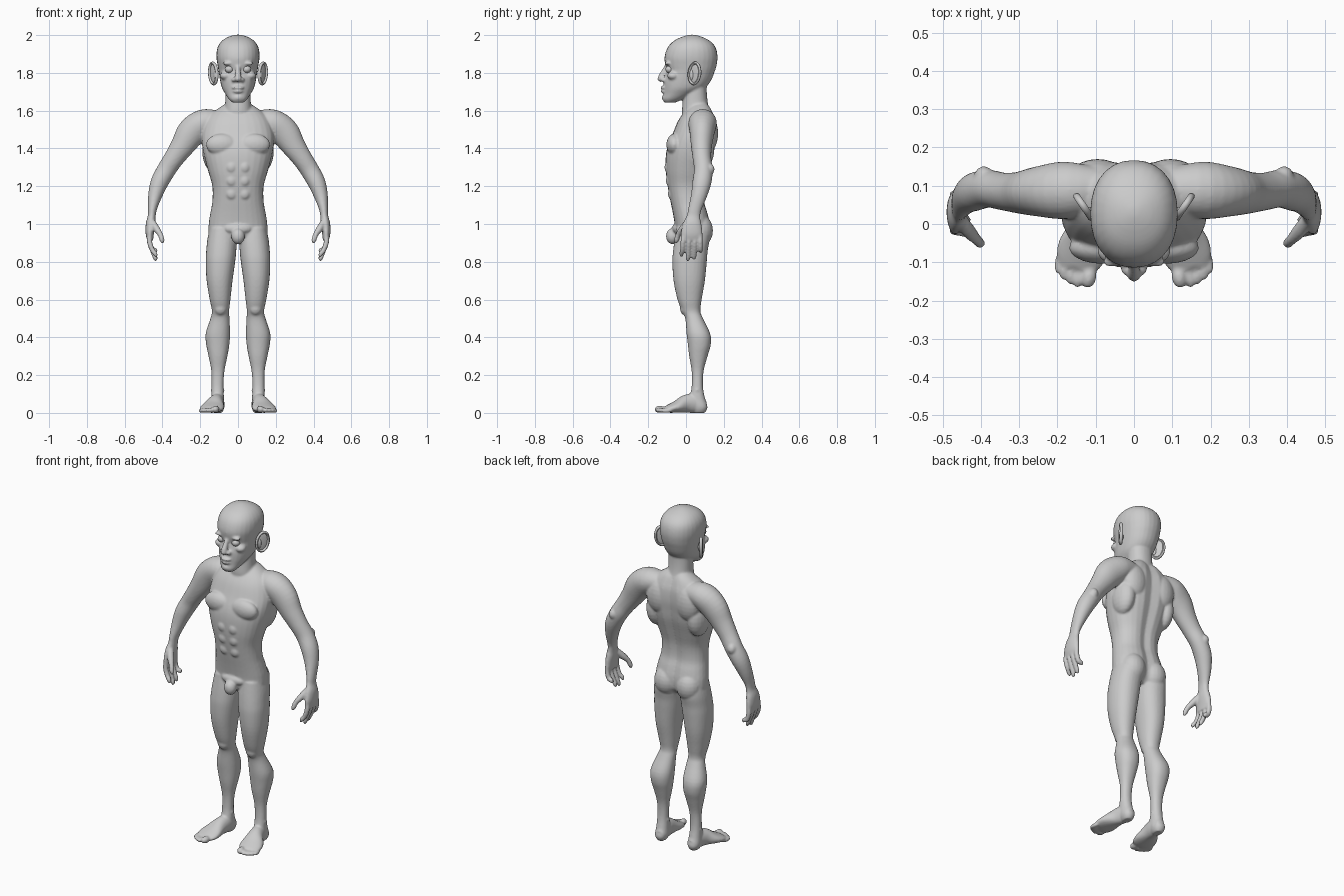
import bpy, bmesh, math
from mathutils import Vector, Matrix

SEG = 28


def refine(rows, k=4):
    """Catmull-Rom subdivision of a list of stations."""
    pts = [rows[0]] + list(rows) + [rows[-1]]
    out = []
    for i in range(1, len(pts) - 2):
        for j in range(k):
            t = j / k
            out.append([0.5 * (2 * b + (c - a) * t + (2 * a - 5 * b + 4 * c - d) * t * t
                               + (3 * b - a - 3 * c + d) * t ** 3)
                        for a, b, c, d in zip(*pts[i - 1:i + 3])])
    return out + [list(rows[-1])]


def loft(bm, rings):
    vs = [[bm.verts.new(p) for p in r] for r in rings]
    n = len(vs[0])
    for a, b in zip(vs, vs[1:]):
        for i in range(n):
            bm.faces.new((a[i], a[(i + 1) % n], b[(i + 1) % n], b[i]))
    bm.faces.new(vs[0][::-1])
    bm.faces.new(vs[-1])


def circle(p=2.0):
    for i in range(SEG):
        a = 2 * math.pi * i / SEG
        c, s = math.cos(a), math.sin(a)
        yield (math.copysign(abs(c) ** (2 / p), c), math.copysign(abs(s) ** (2 / p), s))


def slab(bm, rows, p=2.2, groove=0.0):
    """Stacked level sections: z, x inner, x outer, y front, y back."""
    rings = []
    for z, xi, xo, yf, yb in refine(rows):
        ring = []
        for c, s in circle(p):
            x = (xi + xo) / 2 + c * (xo - xi) / 2
            y = (yf + yb) / 2 + s * (yb - yf) / 2
            if s > 0:
                y -= groove * math.exp(-(x / 0.03) ** 2)
            ring.append((x, y, z))
        rings.append(ring)
    loft(bm, rings)


def tube(bm, rows, ref=(0, 1, 0)):
    """Sections across a path: x, y, z, half width, half size along ref."""
    rows = refine(rows)
    rings = []
    for i, r in enumerate(rows):
        t = (Vector(rows[min(i + 1, len(rows) - 1)][:3]) - Vector(rows[max(i - 1, 0)][:3])).normalized()
        u = Vector(ref)
        u = (u - t * u.dot(t)).normalized()
        v = t.cross(u)
        rings.append([Vector(r[:3]) + v * c * r[3] + u * s * r[4] for c, s in circle()])
    loft(bm, rings)


def blob(bm, c, r, rz=0.0, rx=0.0):
    m = (Matrix.Translation(c) @ Matrix.Rotation(rz, 4, 'Z') @ Matrix.Rotation(rx, 4, 'X')
         @ Matrix.Diagonal((*r, 1)))
    bmesh.ops.create_uvsphere(bm, u_segments=20, v_segments=12, radius=1, matrix=m)


def finish(name, half, centre=None):
    """Mirror the half across x, add the centre parts, return one object."""
    me = bpy.data.meshes.new(name)
    half.to_mesh(me)
    me.transform(Matrix.Diagonal((-1, 1, 1, 1)))
    me.flip_normals()
    half.from_mesh(me)
    half.to_mesh(me)
    if centre:
        centre.from_mesh(me)
        centre.to_mesh(me)
    ob = bpy.data.objects.new(name, me)
    bpy.context.collection.objects.link(ob)
    return ob


mid, half = bmesh.new(), bmesh.new()

# torso
slab(mid, [(z, -w, w, f, b) for z, w, f, b in [
    (.90, .09, -.03, .09), (.94, .15, -.055, .125), (1.0, .155, -.06, .13), (1.06, .146, -.07, .118),
    (1.12, .136, -.082, .102), (1.2, .136, -.097, .105), (1.28, .158, -.107, .125),
    (1.36, .18, -.107, .148), (1.42, .19, -.095, .158), (1.48, .19, -.07, .165),
    (1.54, .172, -.045, .162), (1.58, .145, -.02, .15), (1.615, .10, .01, .135), (1.64, .06, .03, .115)]],
    2.3, .016)
# neck
slab(mid, [(1.5, -.09, .09, 0, .14), (1.58, -.076, .076, -.02, .13), (1.64, -.068, .068, -.018, .116),
           (1.7, -.067, .067, -.01, .11), (1.76, -.067, .067, 0, .11)])
# head
slab(mid, [(z, -w, w, f, b) for z, w, f, b in [
    (1.642, .028, -.112, -.06), (1.66, .048, -.124, -.015), (1.69, .068, -.119, .045),
    (1.72, .085, -.118, .10), (1.76, .095, -.116, .133), (1.81, .103, -.104, .153),
    (1.84, .108, -.11, .162), (1.88, .114, -.114, .167), (1.92, .112, -.104, .162),
    (1.95, .101, -.086, .147), (1.975, .079, -.056, .118), (1.993, .046, -.015, .078),
    (2.002, .012, .02, .045)]])
# nose, lips, chin
tube(mid, [(0, -.095, 1.845, .012, .012), (0, -.115, 1.81, .013, .014),
           (0, -.13, 1.775, .018, .018), (0, -.125, 1.757, .014, .014)])
blob(mid, (0, -.133, 1.768), (.018, .018, .015))
blob(mid, (0, -.114, 1.722), (.033, .022, .010))
blob(mid, (0, -.112, 1.702), (.029, .022, .010))
blob(mid, (0, -.105, 1.668), (.03, .023, .02))
# groin
blob(mid, (0, -.072, .935), (.036, .034, .042))
blob(mid, (0, -.045, .975), (.075, .03, .03))

# nostrils, cheekbone, brow
blob(half, (.021, -.116, 1.763), (.014, .018, .012))
blob(half, (.066, -.068, 1.785), (.03, .032, .022))
blob(half, (.046, -.092, 1.85), (.036, .019, .011), -.25)
# chest, stomach and back muscles
blob(half, (.085, -.062, 1.42), (.085, .042, .058))
for z, y in ((1.3, -.092), (1.23, -.085), (1.16, -.074)):
    blob(half, (.034, y, z), (.03, .022, .033))
blob(half, (.095, .12, 1.48), (.075, .05, .10))
blob(half, (.135, .07, 1.39), (.055, .08, .11))
# buttock
blob(half, (.072, .075, .965), (.072, .068, .085))

# arm and palm
tube(half, [
    (.10, .09, 1.545, .055, .06), (.18, .088, 1.535, .073, .075), (.245, .085, 1.485, .078, .066),
    (.296, .082, 1.41, .063, .055), (.341, .085, 1.345, .053, .049), (.38, .092, 1.285, .05, .049),
    (.416, .084, 1.22, .047, .05), (.439, .068, 1.15, .037, .042), (.453, .047, 1.08, .024, .035),
    (.457, .04, 1.04, .021, .036), (.463, .034, 1.0, .025, .049), (.467, .03, .95, .022, .058),
    (.465, .03, .915, .016, .055)])
blob(half, (.392, .125, 1.29), (.025, .026, .03))
# fingers
for y0, y1, tip in ((-.012, -.024, .83), (.018, .010, .808), (.047, .043, .815), (.074, .078, .85)):
    tube(half, [(.466, y0, .945, .013, .014), (.468, (y0 * 2 + y1) / 3, .905, .014, .0135),
                (.455, (y0 + y1) / 2, .865, .013, .013), (.438, y1, tip + .012, .012, .012),
                (.433, y1, tip - .004, .006, .006)])
# thumb
tube(half, [(.452, .01, 1.01, .016, .018), (.432, -.018, .975, .018, .019), (.412, -.04, .945, .014, .014),
            (.402, -.05, .915, .013, .013), (.40, -.053, .898, .006, .006)])

# leg
slab(half, [
    (.98, .02, .15, -.05, .12), (.92, .007, .162, -.06, .125), (.86, .009, .168, -.068, .115),
    (.8, .015, .171, -.072, .11), (.7, .029, .166, -.066, .1), (.6, .04, .15, -.045, .083),
    (.54, .047, .138, -.022, .076), (.5, .045, .146, -.004, .09), (.42, .042, .171, .003, .128),
    (.36, .046, .168, .01, .131), (.3, .056, .156, .017, .114), (.22, .072, .141, .03, .093),
    (.14, .077, .14, .03, .09), (.08, .074, .142, .02, .10), (.03, .072, .143, .03, .114),
    (0, .085, .13, .04, .10)])
blob(half, (.093, -.005, .555), (.034, .027, .038))
blob(half, (.108, .058, .12), (.037, .02, .022))
# foot
tube(half, [(.105, .10, .034, .028, .028), (.108, .05, .05, .036, .05), (.118, 0, .048, .043, .048),
            (.132, -.05, .032, .062, .032), (.141, -.09, .022, .063, .022), (.146, -.115, .017, .05, .015)],
     (0, 0, 1))
# toes
for x, y, r in ((.118, -.138, .021), (.145, -.138, .015), (.164, -.129, .014), (.181, -.117, .014), (.195, -.101, .013)):
    blob(half, (x, y, r * .9), (r * .95, .03, r * .9), .15)

# fuse everything into one skin
body = finish("body", half, mid)
rm = body.modifiers.new("fuse", 'REMESH')
rm.mode = 'VOXEL'
rm.voxel_size = .006
sm = body.modifiers.new("soften", 'SMOOTH')
sm.factor, sm.iterations = .5, 4

# eyes
bm = bmesh.new()
blob(bm, (.046, -.086, 1.819), (.023, .023, .02))
eyes = finish("eyes", bm)

# ears: thin shell with a raised rim and lobe
bm = bmesh.new()
place = (Matrix.Translation((.131, .045, 1.797)) @ Matrix.Rotation(-.6, 4, 'Z') @ Matrix.Rotation(-.15, 4, 'X'))
rings = []
for i in range(24):
    a = 2 * math.pi * i / 24
    o = Vector((0, math.cos(a), math.sin(a) * 1.55))
    c = Vector((0, o.y * .034, o.z * .036))
    rings.append([place @ (c + o.normalized() * .008 * math.cos(b) + Vector((.009 * math.sin(b), 0, 0)))
                  for b in [math.pi / 4 * j for j in range(8)]])
vs = [[bm.verts.new(p) for p in r] for r in rings]
for i in range(24):
    for j in range(8):
        k, l = (i + 1) % 24, (j + 1) % 8
        bm.faces.new((vs[i][j], vs[k][j], vs[k][l], vs[i][l]))
blob(bm, place @ Vector((-.003, 0, 0)), (.006, .034, .054), -.6, -.15)
blob(bm, place @ Vector((-.004, -.018, -.01)), (.012, .014, .03), -.6)
bmesh.ops.recalc_face_normals(bm, faces=bm.faces)
ears = finish("ears", bm)

for ob in (body, eyes, ears):
    bpy.ops.object.select_all(action='DESELECT')
    ob.select_set(True)
    bpy.context.view_layer.objects.active = ob
    for m in list(ob.modifiers):
        bpy.ops.object.modifier_apply(modifier=m.name)
    bpy.ops.object.shade_smooth_by_angle(angle=math.radians(50))
